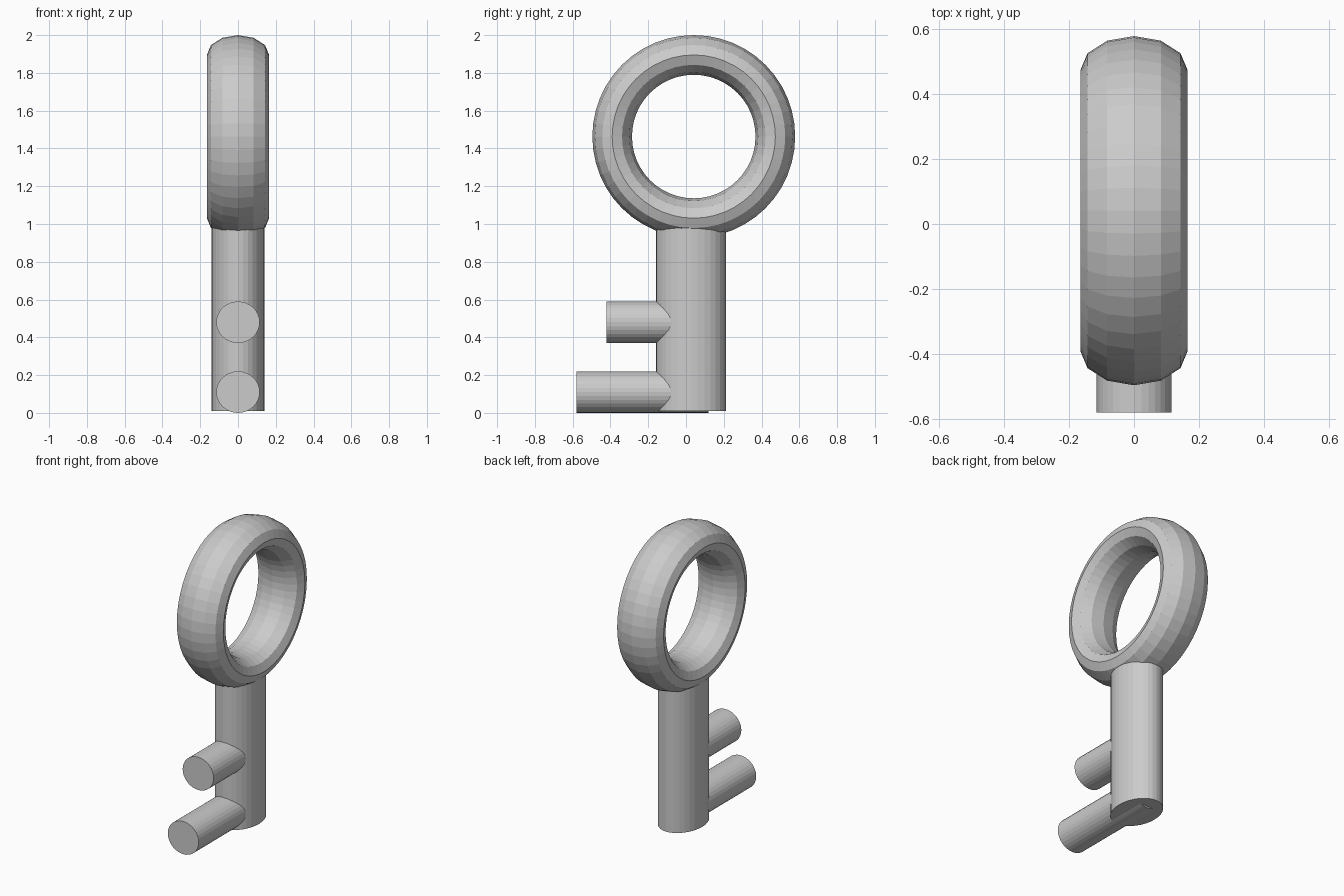
import bpy, math
from math import cos, sin, pi

if "Cube" in bpy.data.objects:
    bpy.data.objects.remove(bpy.data.objects["Cube"])


def cylinder(name, loc, scale, rot=(0, 0, 0)):
    bpy.ops.mesh.primitive_cylinder_add(vertices=32, radius=1, depth=2, location=loc, rotation=rot)
    ob = bpy.context.object
    ob.name = name
    ob.scale = scale
    return ob


def ring(name, center, major, half_width, half_thick, seg=48, sides=12):
    # Elliptical section swept around the x axis
    verts, faces = [], []
    for i in range(seg):
        a = 2 * pi * i / seg
        for j in range(sides):
            b = 2 * pi * j / sides
            r = major + half_thick * cos(b)
            verts.append((half_width * sin(b), r * cos(a), r * sin(a)))
            i2, j2 = (i + 1) % seg, (j + 1) % sides
            faces.append((i * sides + j, i2 * sides + j, i2 * sides + j2, i * sides + j2))
    me = bpy.data.meshes.new(name)
    me.from_pydata(verts, [], faces)
    ob = bpy.data.objects.new(name, me)
    ob.location = center
    bpy.context.collection.objects.link(ob)
    # Make the normals face outward
    if me.polygons[0].normal.dot(me.polygons[0].center) < 0:
        me.flip_normals()
    return ob


# Key handle
ring("key_bow", (0, 0.041, 1.463), 0.432, 0.165, 0.105)

# Oval shaft
z0, z1 = 0.01, 1.03
cylinder("key_shaft", (0, 0.026, (z0 + z1) / 2), (0.14, 0.185, (z1 - z0) / 2))

# Two round teeth pointing to the front
for name, z, y0, y1 in (("lower_tooth", 0.11, -0.58, 0.12),
                        ("upper_tooth", 0.48, -0.422, 0.12)):
    cylinder(name, (0, (y0 + y1) / 2, z), (0.115, 0.11, (y1 - y0) / 2), (pi / 2, 0, 0))
